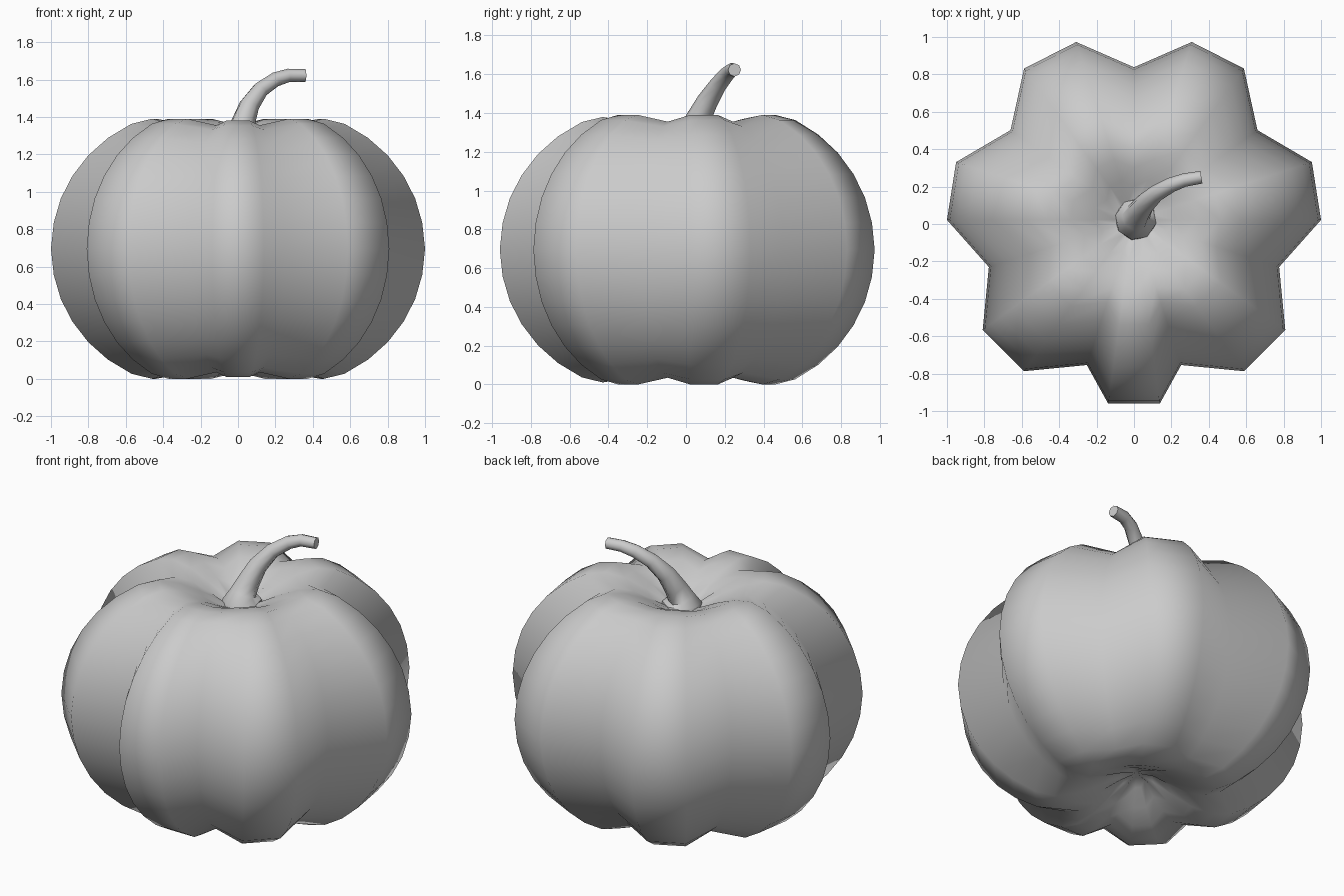
import bpy, bmesh
from math import sin, cos, radians
from mathutils import Vector

if "Cube" in bpy.data.objects:
    bpy.data.objects.remove(bpy.data.objects["Cube"])

CY, MID = 0.022, 0.695   # ring centre in y, mid height


def make_object(name, bm):
    bmesh.ops.recalc_face_normals(bm, faces=bm.faces)
    for f in bm.faces:
        f.smooth = True
    mesh = bpy.data.meshes.new(name)
    bm.to_mesh(mesh)
    bm.free()
    ob = bpy.data.objects.new(name, mesh)
    bpy.context.collection.objects.link(ob)
    return ob


def bridge(bm, a, b):
    n = len(a)
    for i in range(n):
        bm.faces.new((a[i], a[(i + 1) % n], b[(i + 1) % n], b[i]))


# Pumpkin body: half profile (radius, height above the middle), mirrored below
upper = [(1.0, 0), (0.985, 0.14), (0.947, 0.27), (0.885, 0.39), (0.80, 0.50),
         (0.695, 0.593), (0.57, 0.668), (0.46, 0.695), (0.34, 0.675),
         (0.22, 0.625), (0.10, 0.565)]
profile = [(r, -z) for r, z in reversed(upper[1:])] + upper

# Seven ribs: a groove column followed by two crest columns
columns = []
for k in range(7):
    groove = 90 + 54 * k if k < 4 else 90 + 54 * k - 18
    if k < 3:
        groove, crests = 90 + 54 * k, (108 + 54 * k, 126 + 54 * k)
    elif k == 3:
        groove, crests = 252, (262, 278)        # narrower front rib
    else:
        groove = 288 + 54 * (k - 4)
        crests = (groove + 18, groove + 36)
    columns.append((groove, True))
    columns += [(c, False) for c in crests]

bm = bmesh.new()
rings = []
for r, z in profile:
    ring = []
    for ang, is_groove in columns:
        front = 262 <= ang <= 278
        rs = 0.816 if is_groove else (0.992 if front else 1.0)
        zs = 0.95 if is_groove else (0.985 if front else 1.0)
        a = radians(ang)
        ring.append(bm.verts.new((r * rs * cos(a), CY + r * rs * sin(a), MID + z * zs)))
    rings.append(ring)
for a, b in zip(rings, rings[1:]):
    bridge(bm, a, b)
for ring, z in ((rings[0], -0.53), (rings[-1], 0.53)):
    tip = bm.verts.new((0, CY, MID + z))
    for i in range(len(ring)):
        bm.faces.new((ring[i], ring[(i + 1) % len(ring)], tip))
make_object("pumpkin_body", bm)

# Stem: flared base, bending and tapering to a cut tip
path = [((0.01, 0.025, 1.235), 0.115), ((0.01, 0.025, 1.27), 0.11),
        ((0.01, 0.035, 1.305), 0.075), ((0.028, 0.065, 1.37), 0.065),
        ((0.06, 0.11, 1.46), 0.055), ((0.12, 0.165, 1.545), 0.045),
        ((0.20, 0.21, 1.60), 0.04), ((0.27, 0.235, 1.622), 0.036),
        ((0.36, 0.25, 1.622), 0.034)]
pts = [Vector(p) for p, _ in path]
bm = bmesh.new()
rings = []
for i, (p, r) in enumerate(path):
    c = Vector(p)
    t = (pts[min(i + 1, len(pts) - 1)] - pts[max(i - 1, 0)]).normalized()
    if i < 2:
        t = Vector((0, 0, 1))
    side = Vector((-0.55, 0.83, 0))
    u = (side - t * side.dot(t)).normalized()
    v = t.cross(u)
    rings.append([bm.verts.new(c + r * (u * cos(radians(45 * k)) + v * sin(radians(45 * k))))
                  for k in range(8)])
for a, b in zip(rings, rings[1:]):
    bridge(bm, a, b)
bm.faces.new(rings[0])
bm.faces.new(rings[-1])
stem = make_object("stem", bm)
bpy.context.view_layer.objects.active = stem
stem.select_set(True)
bpy.ops.object.shade_smooth_by_angle(angle=radians(50))
